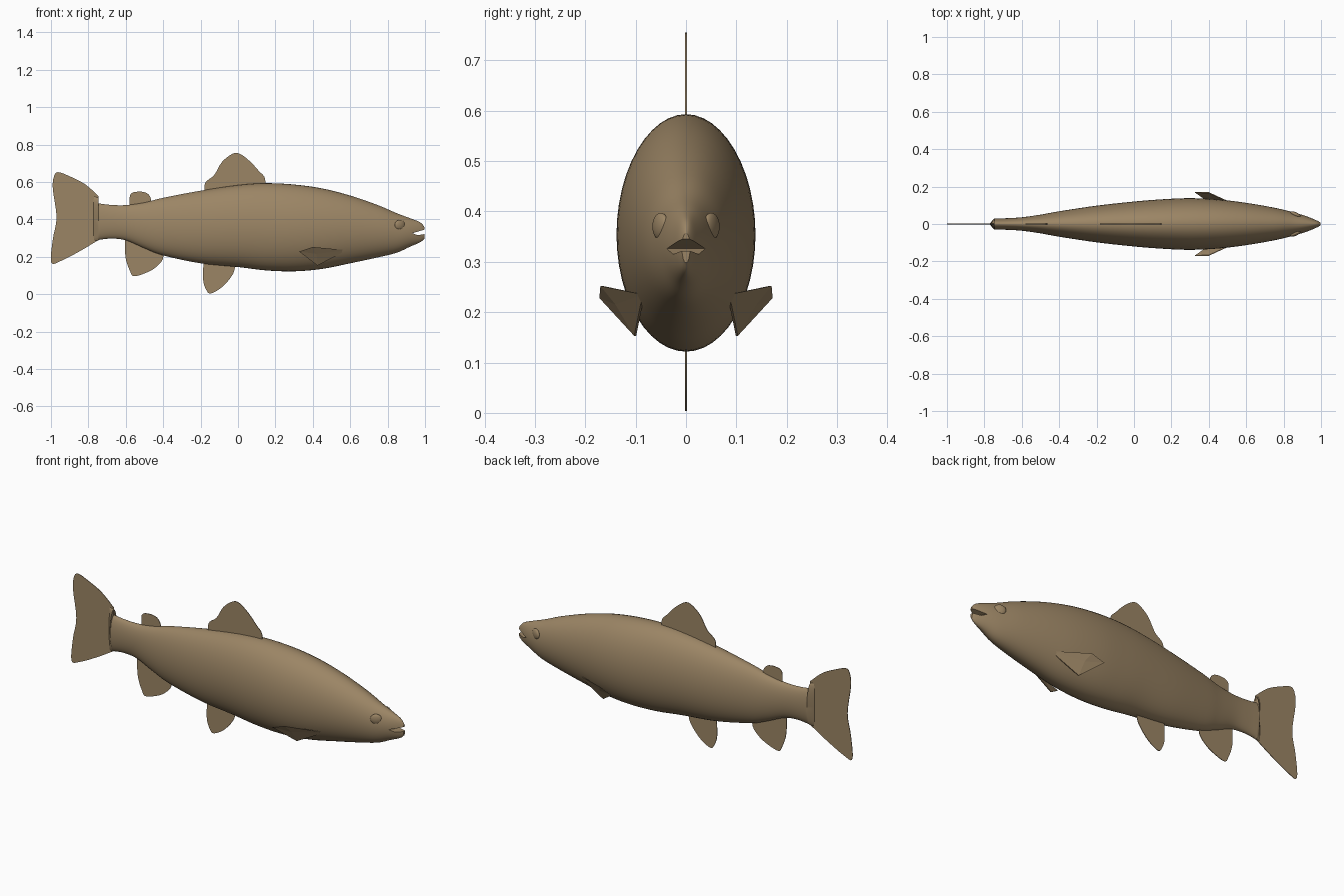
import bpy, math
from mathutils import Vector

if "Cube" in bpy.data.objects:
    bpy.data.objects.remove(bpy.data.objects["Cube"])

brown = bpy.data.materials.new("olive brown")
brown.diffuse_color = (0.33, 0.235, 0.13, 1)
brown.use_nodes = True
brown.node_tree.nodes["Principled BSDF"].inputs["Base Color"].default_value = brown.diffuse_color


def add_mesh(name, verts, faces, smooth=True):
    me = bpy.data.meshes.new(name)
    me.from_pydata(verts, [], faces)
    me.materials.append(brown)
    ob = bpy.data.objects.new(name, me)
    bpy.context.collection.objects.link(ob)
    bpy.ops.object.select_all(action='DESELECT')
    bpy.context.view_layer.objects.active = ob
    ob.select_set(True)
    bpy.ops.object.mode_set(mode='EDIT')
    bpy.ops.mesh.select_all(action='SELECT')
    bpy.ops.mesh.normals_make_consistent(inside=False)
    bpy.ops.object.mode_set(mode='OBJECT')
    if smooth:
        bpy.ops.object.shade_smooth_by_angle(angle=math.radians(40))
    return ob


def spline(points, steps):
    """Catmull-Rom curve through the points, open ended."""
    p = [Vector(q) for q in points]
    p = [p[0]] + p + [p[-1]]
    out = []
    for i in range(1, len(p) - 2):
        a, b, c, d = p[i - 1:i + 3]
        for s in range(steps):
            t = s / steps
            out.append(0.5 * (2 * b + (c - a) * t + (2 * a - 5 * b + 4 * c - d) * t * t
                              + (3 * b - a - 3 * c + d) * t ** 3))
    return out + [p[-1]]


def prism(name, outline, half, smooth=True):
    """Extrude an x-z outline to both sides of y = 0."""
    n = len(outline)
    verts = [(x, y, z) for y in (-half, half) for x, z in outline]
    faces = [list(range(n)), list(range(2 * n - 1, n - 1, -1))]
    faces += [(i, (i + 1) % n, n + (i + 1) % n, n + i) for i in range(n)]
    return add_mesh(name, verts, faces, smooth)


# Body: elliptical sections given as (x, top, bottom, half width)
stations = [(-0.745, .485, .29, .03), (-.68, .477, .297, .031), (-.6, .476, .288, .036),
            (-.5, .49, .245, .05), (-.4, .515, .207, .068), (-.2, .553, .165, .098),
            (0, .583, .145, .12), (.15, .593, .127, .132), (.3, .586, .122, .138),
            (.45, .565, .135, .131), (.6, .527, .165, .113), (.75, .475, .197, .087),
            (.85, .432, .222, .063), (.92, .406, .254, .042), (.975, .383, .278, .02),
            (.998, .357, .298, .008)]
# Plain wedge that tapers the tail stalk into the fin
rings = [Vector((-.772, .525, .285, .002)), Vector((-.747, .515, .288, .03))]
rings += spline([Vector(s) for s in stations], 5)
SIDES = 48
verts, faces = [], []
for x, top, bottom, w in rings:
    for k in range(SIDES):
        a = 2 * math.pi * k / SIDES
        verts.append((x, w * math.cos(a), (top + bottom) / 2 + (top - bottom) / 2 * math.sin(a)))
for r in range(len(rings) - 1):
    for k in range(SIDES):
        a, b = r * SIDES + k, r * SIDES + (k + 1) % SIDES
        faces.append((a, b, b + SIDES, a + SIDES))
faces += [list(range(SIDES)), list(range(len(verts) - SIDES, len(verts)))]
body = add_mesh("body", verts, faces)

# Mouth slit cut into the snout
mouth = prism("mouth_cutter", [(.932, .326), (.96, .334), (1.02, .352), (1.02, .325), (.96, .315)],
              .15, False)
mouth.hide_render = True
mouth.hide_viewport = True
mouth.display_type = 'WIRE'
cut = body.modifiers.new("mouth", 'BOOLEAN')
cut.operation, cut.object, cut.solver = 'DIFFERENCE', mouth, 'EXACT'

# Thin centre-line fins
fins = {
    "tail_fin": [(-.745, .524), (-.818, .588), (-.9, .63), (-.963, .652), (-.985, .625),
                 (-.99, .56), (-.97, .41), (-.99, .294), (-.999, .17), (-.95, .176),
                 (-.845, .23), (-.745, .29)],
    "dorsal_fin": [(-.176, .53), (-.176, .594), (-.128, .636), (-.086, .706), (-.03, .75),
                   (.01, .75), (.064, .71), (.112, .658), (.144, .62), (.144, .55)],
    "adipose_fin": [(-.577, .45), (-.577, .53), (-.535, .548), (-.487, .54), (-.465, .508),
                    (-.465, .46)],
    "anal_fin": [(-.604, .32), (-.602, .2), (-.577, .123), (-.556, .096), (-.497, .112),
                 (-.444, .14), (-.402, .187), (-.4, .25)],
    "pelvic_fin": [(-.182, .2), (-.187, .08), (-.168, .02), (-.144, .004), (-.086, .037),
                   (-.034, .096), (-.016, .144), (-.02, .19)],
}
for name, pts in fins.items():
    prism(name, [tuple(v) for v in spline(pts, 4)], .0015)

for side, label in ((-1, "right"), (1, "left")):
    # Pectoral fin: thin folded plate flaring from the lower flank
    outer = [(.326, .172, .228), (.40, .17, .252), (.583, .086, .235), (.425, .103, .153),
             (.42, .14, .215)]
    verts = [(x, side * (y - d), z) for d in (0, .004) for x, y, z in outer]
    faces = []
    for i in range(4):
        j = (i + 1) % 4
        faces += [(i, j, 4), (j + 5, i + 5, 9), (i, i + 5, j + 5, j)]
    add_mesh(label + "_pectoral_fin", verts, faces, False)

    # Eye: shallow swelling on the side of the head
    bpy.ops.mesh.primitive_uv_sphere_add(segments=24, ring_count=12, radius=1,
                                         location=(.865, side * .05, .37),
                                         rotation=(0, 0, -side * .45))
    eye = bpy.context.object
    eye.name = label + "_eye"
    eye.scale = (.03, .012, .027)
    eye.data.materials.append(brown)
    bpy.ops.object.shade_smooth()
